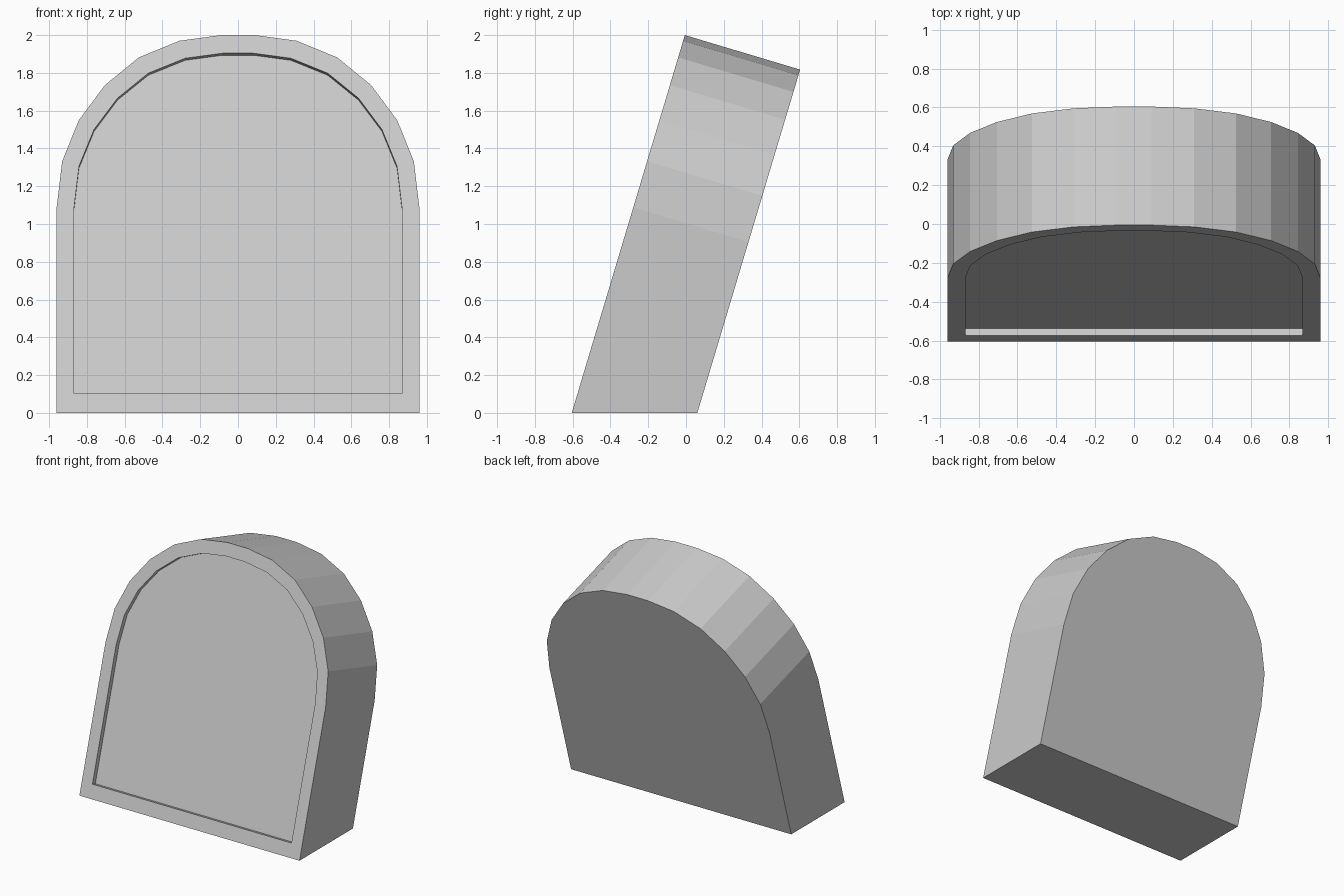
import bpy, bmesh, math
from mathutils import Vector

if "Cube" in bpy.data.objects:
    bpy.data.objects.remove(bpy.data.objects["Cube"])

LEAN = math.atan(0.2995)      # backward tilt
THICK = 0.637                 # slab thickness, square to the face
RECESS = 0.038                # depth of the front panel
SPRING = 1.088                # height where the arch starts

into = Vector((0, math.cos(LEAN), -math.sin(LEAN)))

# right half of the arch, as seen from the front (x, z)
half = [(0.96, SPRING), (0.931, 1.332), (0.843, 1.549), (0.705, 1.735),
        (0.525, 1.882), (0.31, 1.97), (0.09, 2.0)]


def outline(sx, sz, base):
    """Mirrored arch outline lying on the leaning front plane."""
    right = [(0.96 * sx, base)] + [(x * sx, SPRING + (z - SPRING) * sz) for x, z in half]
    pts = right + [(-x, z) for x, z in reversed(right)]
    return [Vector((x, -0.605 + z * math.tan(LEAN), z)) for x, z in pts]


def bridge(bm, a, b):
    for i in range(len(a)):
        j = (i + 1) % len(a)
        bm.faces.new((a[i], a[j], b[j], b[i]))


bm = bmesh.new()
ring = lambda pts: [bm.verts.new(p) for p in pts]

outer_pts = outline(1, 1, 0)
inner_pts = outline(0.904, 0.895, 0.103)
back_pts = [p + into * THICK for p in outer_pts]
# the foot is cut level with the ground
for i in (0, -1):
    back_pts[i] = outer_pts[i] + Vector((0, THICK / math.cos(LEAN), 0))

back, outer = ring(back_pts), ring(outer_pts)
inner, floor = ring(inner_pts), ring([p + into * RECESS for p in inner_pts])

# back, sides, front rim, recess wall, recessed panel
for a, b in ((back, outer), (outer, inner), (inner, floor)):
    bridge(bm, a, b)
bm.faces.new(back)
bm.faces.new(floor)
bmesh.ops.recalc_face_normals(bm, faces=bm.faces)

mesh = bpy.data.meshes.new("leaning_headstone")
bm.to_mesh(mesh)
bm.free()
bpy.context.collection.objects.link(bpy.data.objects.new("leaning_headstone", mesh))
